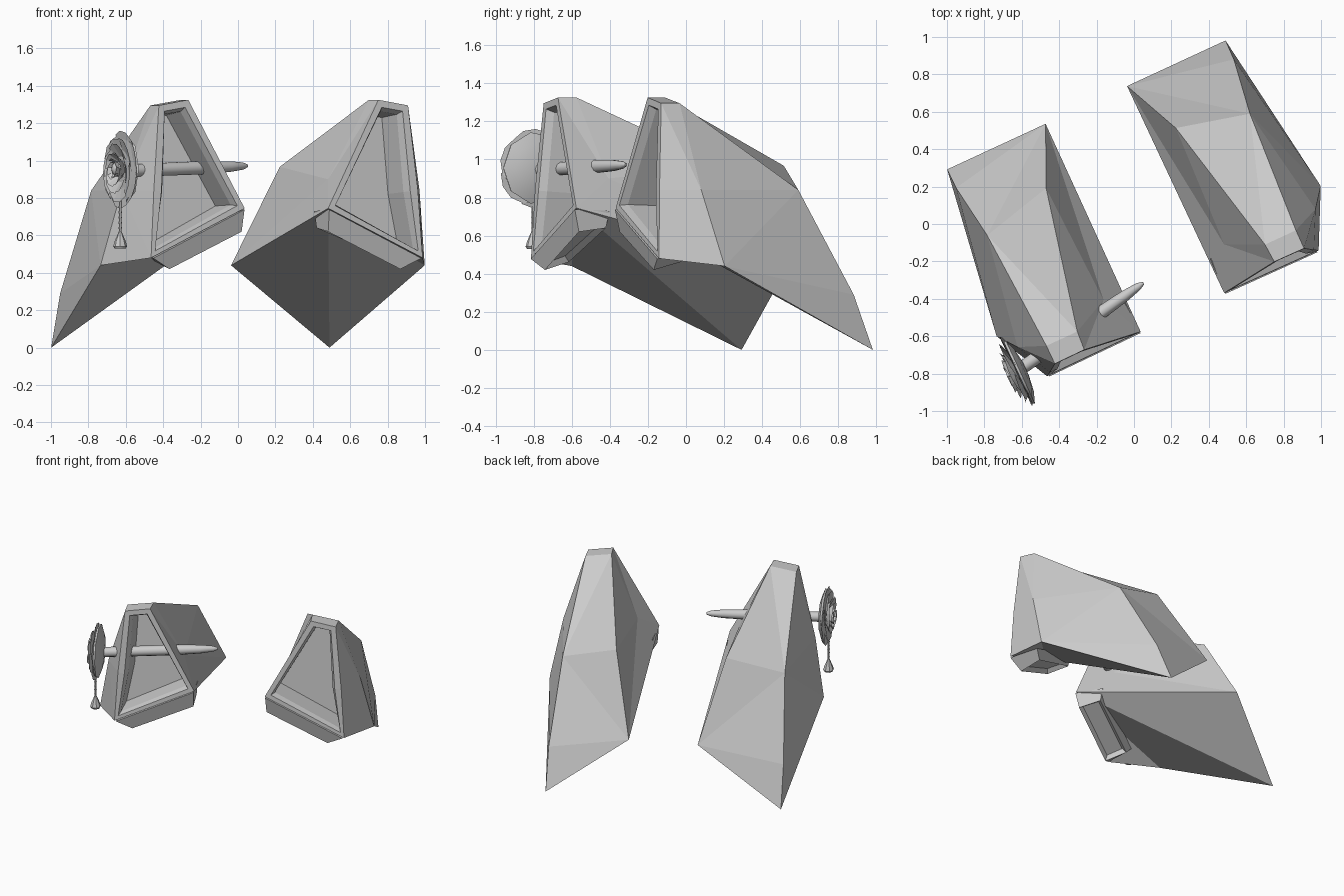
import bpy, bmesh, math, random
from mathutils import Vector, Matrix

random.seed(4)
cube = bpy.data.objects.get("Cube")
if cube:
    bpy.data.objects.remove(cube)

grey = bpy.data.materials.new("plain_grey")
grey.use_nodes = True
COLOR = (0.6, 0.6, 0.6, 1)
grey.diffuse_color = COLOR
grey.node_tree.nodes["Principled BSDF"].inputs["Base Color"].default_value = COLOR


def finish(name, bm, matrix=Matrix(), smooth=False):
    me = bpy.data.meshes.new(name)
    bm.to_mesh(me)
    bm.free()
    me.materials.append(grey)
    ob = bpy.data.objects.new(name, me)
    bpy.context.collection.objects.link(ob)
    ob.matrix_world = matrix
    if smooth:
        for p in me.polygons:
            p.use_smooth = True
        me.set_sharp_from_angle(angle=math.radians(40))
    return ob


# Both pads share one turned frame and are mirrored across its x = 0
FRAME = Matrix.Translation((0.033, 0.015, 0)) @ Matrix.Rotation(math.radians(24.85), 4, 'Z')

PAD = dict(
    back_out=(.82, .685, 0), back_in=(.24, .685, .44),
    front_in=(.246, -.537, .745), front_out=(.80, -.543, .48), wing=(.955, -.235, .44),
    top_fi=(.56, -.498, 1.325), top_fo=(.734, -.5, 1.295),
    top_bi=(.553, -.394, 1.325), top_bo=(.735, -.394, 1.295),
    ridge_in=(.382, .372, .967), ridge_out=(.774, .275, .84), tail=(.818, .575, .29),
    side=(.878, -.335, .84), front_mid=(.778, -.53, .84), dent=(.355, -.3, .9))

FACES = ["front_in front_out front_mid top_fo top_fi",
         "top_fi top_fo top_bo top_bi",
         "top_bi top_bo ridge_out", "top_bi ridge_out ridge_in",
         "ridge_in ridge_out back_in", "ridge_out tail back_in", "tail back_out back_in",
         "top_fo front_mid side", "top_fo side top_bo",
         "front_mid front_out side", "front_out wing side",
         "top_bo side ridge_out", "side wing ridge_out",
         "ridge_out wing tail", "wing back_out tail",
         "back_in back_out front_in", "back_out wing front_in", "wing front_out front_in",
         "front_in top_fi dent", "top_fi top_bi dent", "top_bi ridge_in dent",
         "ridge_in back_in dent", "back_in front_in dent"]


def pad(name, side):
    bm = bmesh.new()
    vs = {k: bm.verts.new((side * x, y, z)) for k, (x, y, z) in PAD.items()}
    faces = [bm.faces.new([vs[n] for n in f.split()]) for f in FACES]
    bmesh.ops.recalc_face_normals(bm, faces=bm.faces)
    # Deep front window: flat border, bevelled rim, then straight walls
    for thickness, depth in ((.045, 0), (.022, -.04), (.012, -.17)):
        bmesh.ops.inset_region(bm, faces=[faces[0]], thickness=thickness, depth=depth)
    return finish(name, bm, FRAME)


def sill(name, side):
    # Tapered block under the front edge, hollowed underneath
    bm = bmesh.new()
    top = [(.25, -.544, .738), (.79, -.549, .478), (.76, -.36, .52), (.255, -.34, .73)]
    low = [(.255, -.518, .62), (.68, -.518, .42), (.70, -.37, .462), (.26, -.36, .64)]
    a, b = [[bm.verts.new((side * x, y, z)) for x, y, z in ring] for ring in (top, low)]
    bm.faces.new(a)
    under = bm.faces.new(b)
    for i in range(4):
        j = (i + 1) % 4
        bm.faces.new((a[i], a[j], b[j], b[i]))
    bmesh.ops.recalc_face_normals(bm, faces=bm.faces)
    bmesh.ops.inset_region(bm, faces=[under], thickness=.03, depth=-.03)
    return finish(name, bm, FRAME)


for label, s in (("right", -1), ("left", 1)):
    pad(label + "_shoulder_pad", s)
    sill(label + "_front_sill", s)


def lathe(name, profile, matrix, sides=10):
    # Turn (radius, height) pairs around local z
    bm = bmesh.new()
    rings = [[bm.verts.new((r * math.cos(t * math.tau / sides), r * math.sin(t * math.tau / sides), h))
              for t in range(sides)] for r, h in profile]
    for a, b in zip(rings, rings[1:]):
        for i in range(sides):
            j = (i + 1) % sides
            bm.faces.new((a[i], a[j], b[j], b[i]))
    bm.faces.new(rings[0][::-1])
    bm.faces.new(rings[-1])
    return finish(name, bm, matrix, True)


def aim(origin, direction):
    return Matrix.Translation(origin) @ Vector(direction).to_track_quat('Z', 'Y').to_matrix().to_4x4()


# Pin running through the right pad
start, tip = Vector((-.60, -.77, .945)), Vector((.05, -.315, .972))
axis = tip - start
length = axis.length
lathe("pin", [(.035, 0), (.037, length * .6), (.03, length * .85), (.02, length * .96), (.008, length)],
      aim(start, axis))

# Rose on the outer end of the pin: a shallow cup filled with rings of petals
HEAD = aim((-.59, -.777, .955), (-.907, -.42, 0))


def petals(name, count, r_in, r_out, h_in, h_out, phase):
    bm = bmesh.new()
    spread = math.tau / count * .68
    for k in range(count):
        mid = phase + k * math.tau / count
        reach = r_out * random.uniform(.93, 1.02)
        tilt = random.uniform(.006, .014)
        grid = []
        for i in range(4):
            t = i / 3
            row = []
            for j in range(5):
                s = j / 2 - 1
                a = mid + s * spread * (.75 + .25 * t)
                r = r_in + (reach - r_in) * t * (1 - .14 * s * s) + .01 * s
                h = h_in + (h_out - h_in) * t + tilt * s - .012 * t * s * s
                row.append(bm.verts.new((r * math.cos(a), r * math.sin(a), h)))
            grid.append(row)
        for a, b in zip(grid, grid[1:]):
            for j in range(4):
                bm.faces.new((a[j], a[j + 1], b[j + 1], b[j]))
    bmesh.ops.solidify(bm, geom=bm.faces[:], thickness=.008)
    return finish(name, bm, HEAD)


lathe("rose_cup", [(.04, -.012), (.13, .0), (.19, .022), (.185, .035), (.12, .04)], HEAD, 9)
petals("rose_outer_petals", 6, .08, .212, .025, .042, .2)
petals("rose_second_petals", 5, .08, .178, .03, .062, .7)
petals("rose_middle_petals", 5, .06, .135, .035, .078, .1)
petals("rose_inner_petals", 4, .04, .092, .035, .09, .5)
petals("rose_heart_petals", 3, .025, .055, .035, .095, .9)
lathe("rose_heart", [(.05, .03), (.045, .06), (.025, .085), (.01, .09)], HEAD, 6)

# Pendant hanging from the rose
hang = Matrix.Translation((-.63, -.805, 0))
lathe("pendant_cord", [(.007, .61), (.007, .80)], hang, 6)
for k in range(5):
    lathe("cord_bead", [(.005, -.012), (.01, 0), (.005, .012)],
          hang @ Matrix.Translation((0, 0, .64 + k * .028)), 6)
lathe("pendant_drop", [(.03, .53), (.037, .542), (.03, .568), (.012, .61), (.006, .625)], hang, 8)
